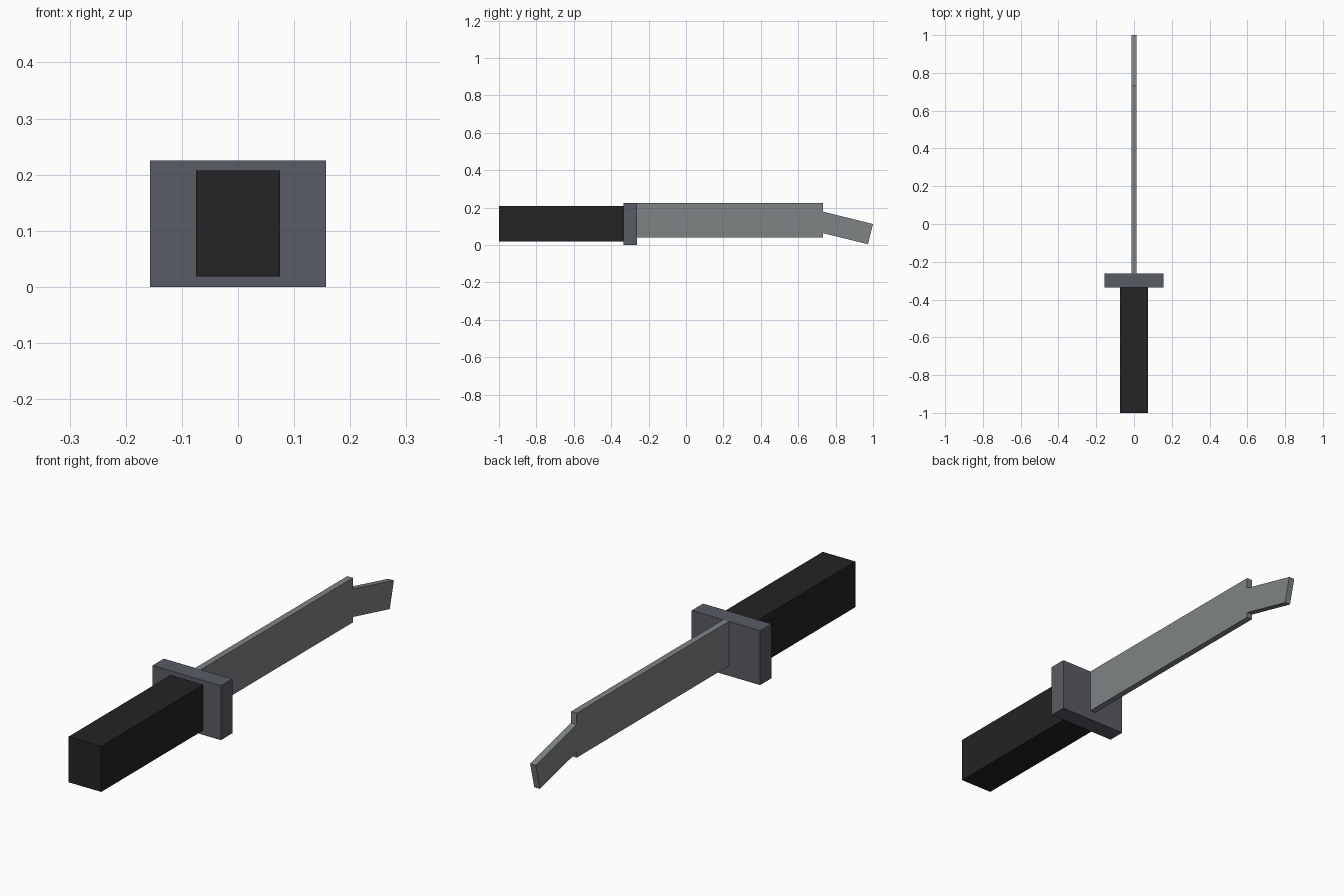
import bpy
import bmesh
from mathutils import Vector

default = bpy.data.objects.get("Cube")
if default:
    bpy.data.objects.remove(default, do_unlink=True)


def make_material(name, rgb):
    mat = bpy.data.materials.new(name)
    mat.use_nodes = True
    color = (*rgb, 1.0)
    mat.diffuse_color = color
    mat.node_tree.nodes["Principled BSDF"].inputs["Base Color"].default_value = color
    return mat


def extrude_profile(name, points, width, mat):
    """Side profile of (y, z) points, extruded evenly across x."""
    bm = bmesh.new()
    face = bm.faces.new([bm.verts.new((-width / 2, y, z)) for y, z in points])
    result = bmesh.ops.extrude_face_region(bm, geom=[face])
    verts = [v for v in result["geom"] if isinstance(v, bmesh.types.BMVert)]
    bmesh.ops.translate(bm, verts=verts, vec=Vector((width, 0, 0)))
    bmesh.ops.recalc_face_normals(bm, faces=bm.faces)
    mesh = bpy.data.meshes.new(name)
    bm.to_mesh(mesh)
    bm.free()
    mesh.materials.append(mat)
    obj = bpy.data.objects.new(name, mesh)
    bpy.context.collection.objects.link(obj)
    return obj


def block(name, y0, y1, z0, z1, width, mat):
    return extrude_profile(name, [(y0, z0), (y1, z0), (y1, z1), (y0, z1)], width, mat)


black = make_material("black grip", (0.017, 0.017, 0.017))
slate = make_material("slate guard", (0.102, 0.107, 0.130))
steel = make_material("grey steel", (0.212, 0.228, 0.235))

# Grip and hand guard
block("handle", -1.0, -0.333, 0.018, 0.207, 0.149, black)
block("guard", -0.335, -0.261, 0.0, 0.225, 0.313, slate)

# Straight blade and the narrower tip that bends down from its end
block("blade", -0.262, 0.733, 0.041, 0.225, 0.026, steel)
tip_profile = [(0.733, 0.063), (0.973, 0.004), (1.0, 0.112), (0.733, 0.178)]
extrude_profile("blade_tip", tip_profile, 0.026, steel)
